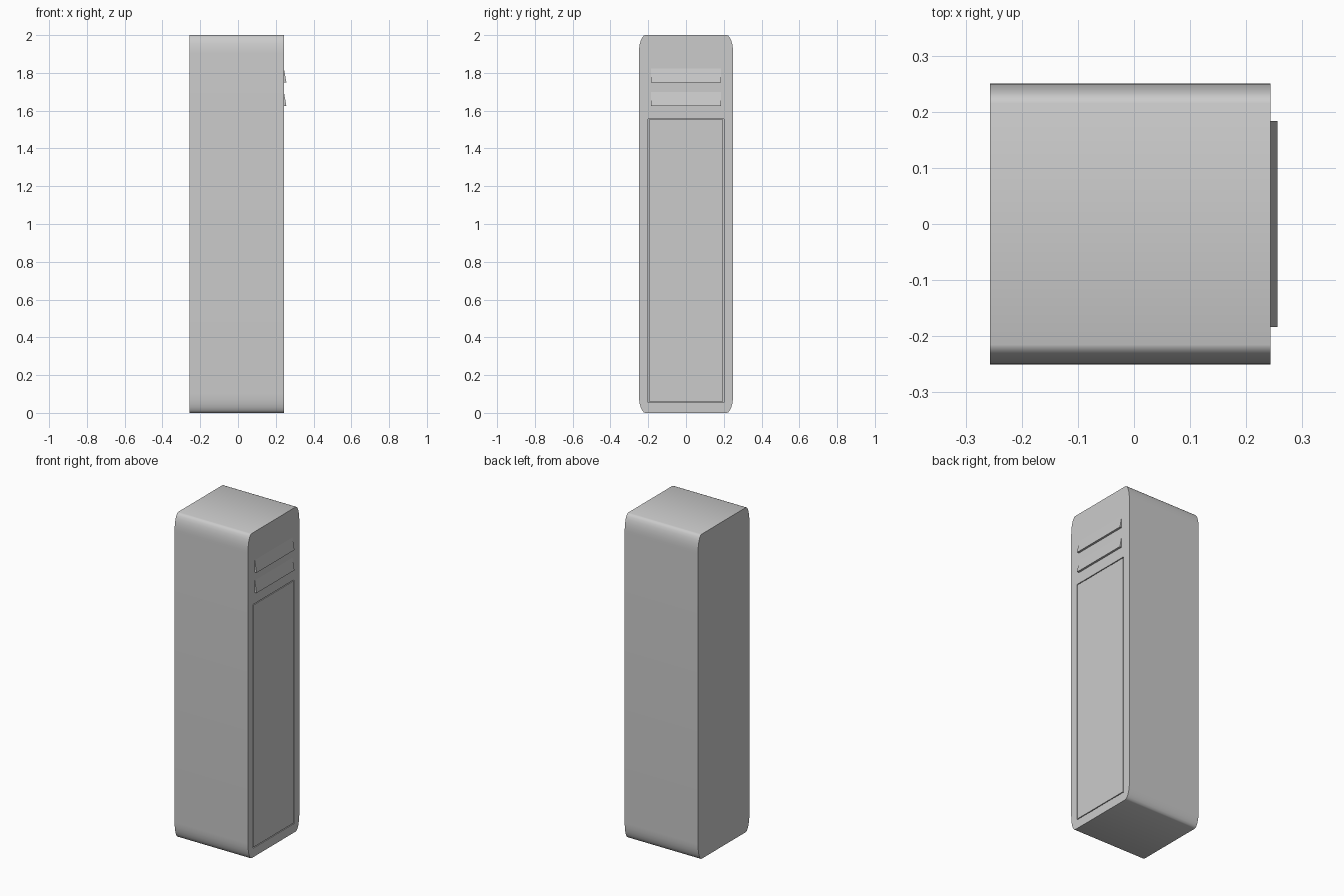
import bpy, math

cube = bpy.data.objects.get("Cube")
if cube:
    bpy.data.objects.remove(cube, do_unlink=True)

# One plain painted-metal colour
grey = bpy.data.materials.new("light grey metal")
grey.use_nodes = True
colour = (0.6, 0.6, 0.6, 1)
grey.diffuse_color = colour
grey.node_tree.nodes["Principled BSDF"].inputs["Base Color"].default_value = colour

BACK, FACE = -0.257, 0.243      # cabinet extent along x
HALF_W, HEIGHT = 0.25, 2.0


def add_mesh(name, verts, faces):
    mesh = bpy.data.meshes.new(name)
    mesh.from_pydata(verts, [], faces)
    mesh.materials.append(grey)
    obj = bpy.data.objects.new(name, mesh)
    bpy.context.collection.objects.link(obj)
    return obj


def prism(name, ring_a, ring_b):
    """Join two matching rings of points into a closed solid."""
    n = len(ring_a)
    sides = [(i, (i + 1) % n, n + (i + 1) % n, n + i) for i in range(n)]
    caps = [tuple(reversed(range(n))), tuple(range(n, 2 * n))]
    return add_mesh(name, ring_a + ring_b, sides + caps)


def side_panel(name, x0, x1, y, z0, z1):
    rect = [(-y, z0), (y, z0), (y, z1), (-y, z1)]
    return prism(name, [(x0, *p) for p in rect], [(x1, *p) for p in rect])


# Cabinet: rounded profile with tall elliptical corners, extruded along x
RY, RZ, STEPS = 0.035, 0.1, 6
profile = []
for quarter, (sy, sz) in enumerate([(1, 1), (-1, 1), (-1, -1), (1, -1)]):
    for i in range(STEPS + 1):
        a = math.pi / 2 * (quarter + i / STEPS)
        profile.append((sy * (HALF_W - RY) + RY * math.cos(a),
                        HEIGHT / 2 + sz * (HEIGHT / 2 - RZ) + RZ * math.sin(a)))
cabinet = prism("cabinet", [(BACK, *p) for p in profile],
                [(FACE, *p) for p in profile])

# Shallow pocket for the door
cutter = side_panel("door_pocket", FACE - 0.01, FACE + 0.05, 0.2, 0.055, 1.557)
cutter.hide_render = True
cut = cabinet.modifiers.new("pocket", "BOOLEAN")
cut.operation = "DIFFERENCE"
cut.solver = "EXACT"
cut.object = cutter
bpy.context.view_layer.objects.active = cabinet
bpy.ops.object.modifier_apply(modifier=cut.name)
bpy.data.objects.remove(cutter, do_unlink=True)

# Flush door, leaving a thin gap all round
side_panel("door", FACE - 0.011, FACE, 0.195, 0.06, 1.552)

# Wedge-shaped ventilation louvres
for label, z in (("lower", 1.625), ("upper", 1.75)):
    wedge = [(FACE - 0.002, z), (FACE + 0.013, z), (FACE - 0.002, z + 0.085)]
    prism(label + "_louvre", [(x, 0.184, h) for x, h in wedge],
          [(x, -0.184, h) for x, h in wedge])

# Smooth the rounded wrap, keep the end faces crisp
bpy.ops.object.select_all(action="DESELECT")
cabinet.select_set(True)
bpy.context.view_layer.objects.active = cabinet
bpy.ops.object.shade_smooth_by_angle(angle=math.radians(40))
